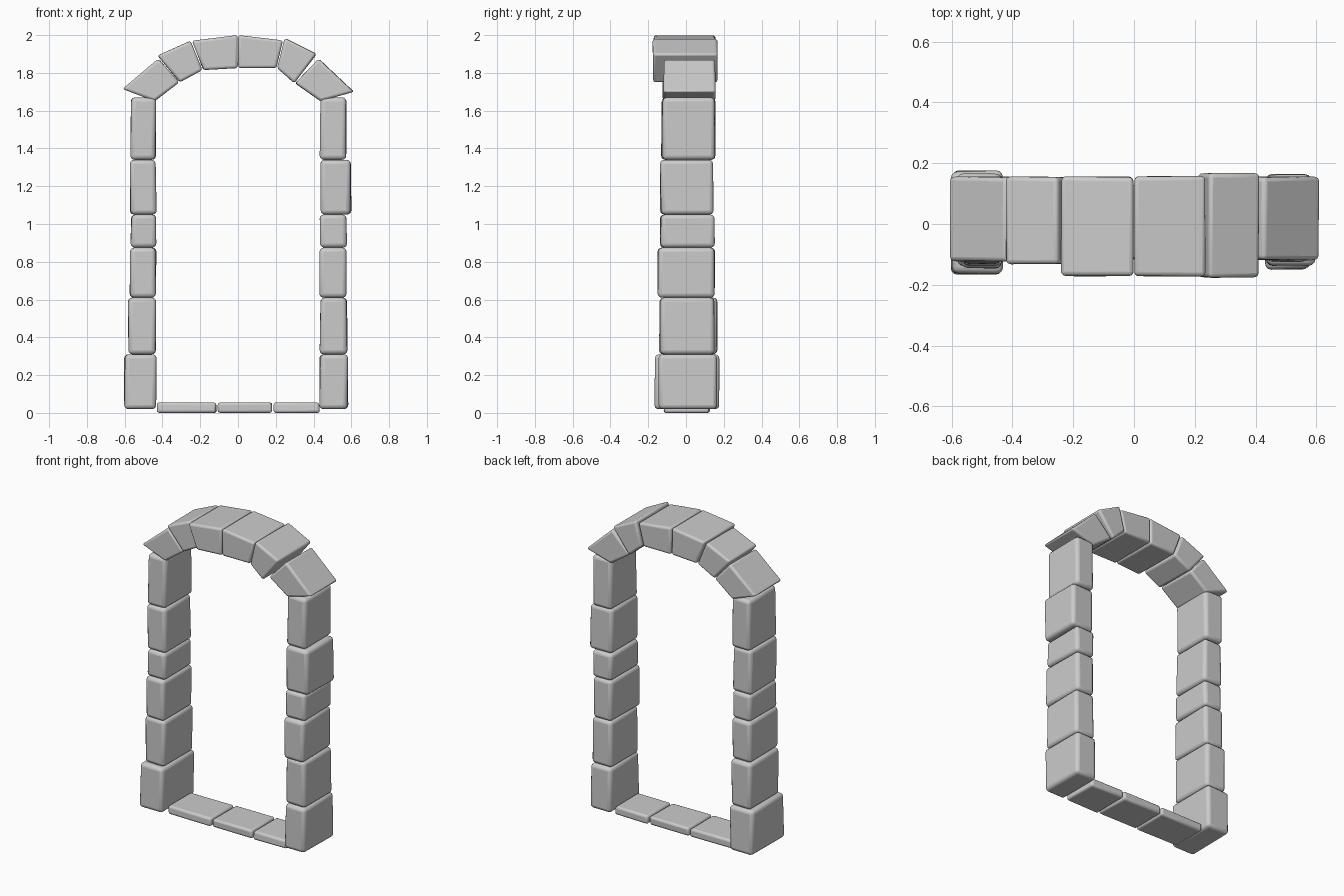
import bpy, bmesh, math, random
from mathutils import Vector

random.seed(4)
if "Cube" in bpy.data.objects:
    bpy.data.objects.remove(bpy.data.objects["Cube"])

stone = bpy.data.materials.new("grey_stone")
stone.use_nodes = True
GREY = (0.6, 0.6, 0.6, 1)
stone.diffuse_color = GREY
stone.node_tree.nodes["Principled BSDF"].inputs["Base Color"].default_value = GREY


def block(name, quad, y0, y1, round_size, wear=0.008):
    """Stone with a four-cornered (x, z) outline, worn inwards and rounded."""
    bm = bmesh.new()
    mid = Vector((sum(p[0] for p in quad) / 4, (y0 + y1) / 2, sum(p[1] for p in quad) / 4))
    rings = []
    for y in (y0, y1):
        ring = []
        for x, z in quad:
            co = Vector((x, y, z))
            for axis in (0, 1):
                side = 1 if mid[axis] > co[axis] else -1
                co[axis] += side * random.uniform(0, wear)
            ring.append(bm.verts.new(co))
        rings.append(ring)
    front, back = rings
    bm.faces.new(front)
    bm.faces.new(back[::-1])
    for i in range(4):
        j = (i + 1) % 4
        bm.faces.new((front[j], front[i], back[i], back[j]))
    bmesh.ops.recalc_face_normals(bm, faces=bm.faces)
    mesh = bpy.data.meshes.new(name)
    bm.to_mesh(mesh)
    bm.free()
    mesh.materials.append(stone)
    obj = bpy.data.objects.new(name, mesh)
    bpy.context.collection.objects.link(obj)
    bevel = obj.modifiers.new("rounding", "BEVEL")
    bevel.width = round_size
    bevel.segments = 3
    bevel.limit_method = "NONE"
    bpy.ops.object.select_all(action="DESELECT")
    obj.select_set(True)
    bpy.context.view_layer.objects.active = obj
    bpy.ops.object.shade_smooth_by_angle(angle=math.radians(50))
    return obj


def box(x0, x1, z0, z1):
    return [(x0, z0), (x1, z0), (x1, z1), (x0, z1)]


# Side pillars: outer x, front y, back y for each course
levels = [0.02, 0.31, 0.61, 0.875, 1.05, 1.34, 1.67]
right_courses = [(0.605, -0.168, 0.178), (0.587, -0.145, 0.167), (0.578, -0.15, 0.155),
                 (0.57, -0.14, 0.15), (0.575, -0.135, 0.15), (0.57, -0.135, 0.157)]
left_courses = [(0.585, -0.147, 0.165), (0.58, -0.14, 0.155), (0.577, -0.152, 0.155),
                (0.58, -0.14, 0.157), (0.602, -0.138, 0.148), (0.58, -0.125, 0.155)]
for side, label, courses in ((-1, "right", right_courses), (1, "left", left_courses)):
    for i, (outer, y0, y1) in enumerate(courses):
        x0, x1 = sorted((side * 0.43, side * outer))
        block(f"{label}_pillar_stone_{i + 1}", box(x0, x1, levels[i], levels[i + 1]), y0, y1, 0.022)

# Arch stones: outlines run between neighbouring joints
arch = [
    ([(-0.44, 1.65), (-0.31, 1.75), (-0.42, 1.875), (-0.615, 1.715)], -0.125, 0.157),
    ([(-0.31, 1.75), (-0.185, 1.815), (-0.25, 1.97), (-0.43, 1.892)], -0.133, 0.157),
    ([(-0.185, 1.815), (0, 1.825), (0, 2.0), (-0.245, 1.97)], -0.174, 0.157),
    ([(0, 1.825), (0.205, 1.825), (0.24, 1.972), (0, 2.0)], -0.174, 0.16),
    ([(0.205, 1.825), (0.30, 1.745), (0.418, 1.9), (0.245, 1.985)], -0.178, 0.168),
    ([(0.30, 1.745), (0.435, 1.65), (0.615, 1.70), (0.425, 1.875)], -0.12, 0.157),
]
for i, (quad, y0, y1) in enumerate(arch):
    block(f"arch_stone_{i + 1}", quad, y0, y1, 0.014, wear=0.004)

# Threshold slabs
joints = [-0.435, -0.11, 0.185, 0.435]
for i in range(3):
    block(f"threshold_slab_{i + 1}", box(joints[i], joints[i + 1], 0, 0.055), -0.12, 0.13, 0.014)
